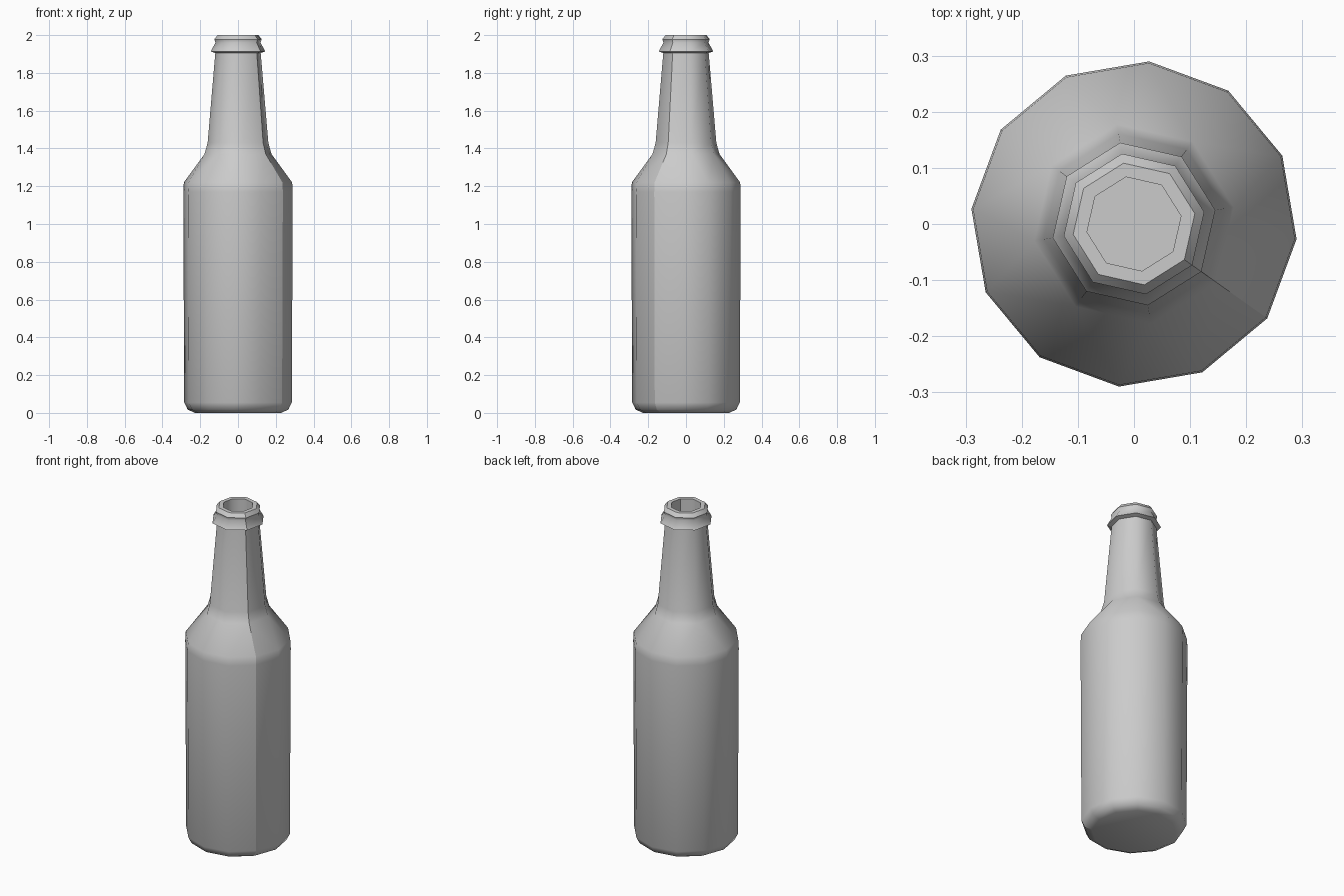
import bpy, bmesh
from math import cos, sin, pi, radians

cube = bpy.data.objects.get("Cube")
if cube:
    bpy.data.objects.remove(cube, do_unlink=True)

SEAM_ANGLE = radians(-35.3)
BODY, NECK = 12, 8

# Profile from the base up to the rim, then down inside the mouth: sides, radius, height
profile = [
    (BODY, 0.230, 0.0), (BODY, 0.268, 0.018), (BODY, 0.286, 0.055),
    (BODY, 0.291, 1.17), (BODY, 0.288, 1.22),
    (NECK, 0.180, 1.37), (NECK, 0.163, 1.43), (NECK, 0.122, 1.905),
    (NECK, 0.147, 1.913), (NECK, 0.121, 1.96), (NECK, 0.127, 1.978),
    (NECK, 0.110, 2.0), (NECK, 0.085, 2.0), (NECK, 0.085, 1.75),
]


def add_ring(bm, sides, radius, height):
    angles = [SEAM_ANGLE + 2 * pi * i / sides for i in range(sides)]
    return [bm.verts.new((radius * cos(a), radius * sin(a), height)) for a in angles]


def join_rings(bm, low, high):
    """Quads between equal rings, a zipper of triangles between unequal ones."""
    n, m = len(low), len(high)
    if n == m:
        for i in range(n):
            j = (i + 1) % n
            bm.faces.new((low[i], low[j], high[j], high[i]))
        return
    i = j = 0
    while i < n or j < m:
        if j == m or (i < n and (i + 0.5) / n <= (j + 0.5) / m):
            bm.faces.new((low[i % n], low[(i + 1) % n], high[j % m]))
            i += 1
        else:
            bm.faces.new((low[i % n], high[(j + 1) % m], high[j % m]))
            j += 1


bm = bmesh.new()
rings = [add_ring(bm, *row) for row in profile]
for low, high in zip(rings, rings[1:]):
    join_rings(bm, low, high)

# Base and floor inside the mouth
bm.faces.new(rings[0][::-1])
bm.faces.new(rings[-1])
bmesh.ops.recalc_face_normals(bm, faces=bm.faces)

# Smooth shading, with crisp rims and one crisp mould seam
seam = {ring[0] for ring in rings}
for face in bm.faces:
    face.smooth = True
for edge in bm.edges:
    on_seam = all(v in seam for v in edge.verts)
    edge.smooth = not on_seam and edge.calc_face_angle(0) < radians(50)

mesh = bpy.data.meshes.new("bottle")
bm.to_mesh(mesh)
bm.free()
bottle = bpy.data.objects.new("bottle", mesh)
bpy.context.collection.objects.link(bottle)

# Plain grey
grey = bpy.data.materials.new("light grey")
grey.use_nodes = True
colour = (0.6, 0.6, 0.6, 1.0)
grey.diffuse_color = colour
grey.node_tree.nodes["Principled BSDF"].inputs["Base Color"].default_value = colour
mesh.materials.append(grey)
